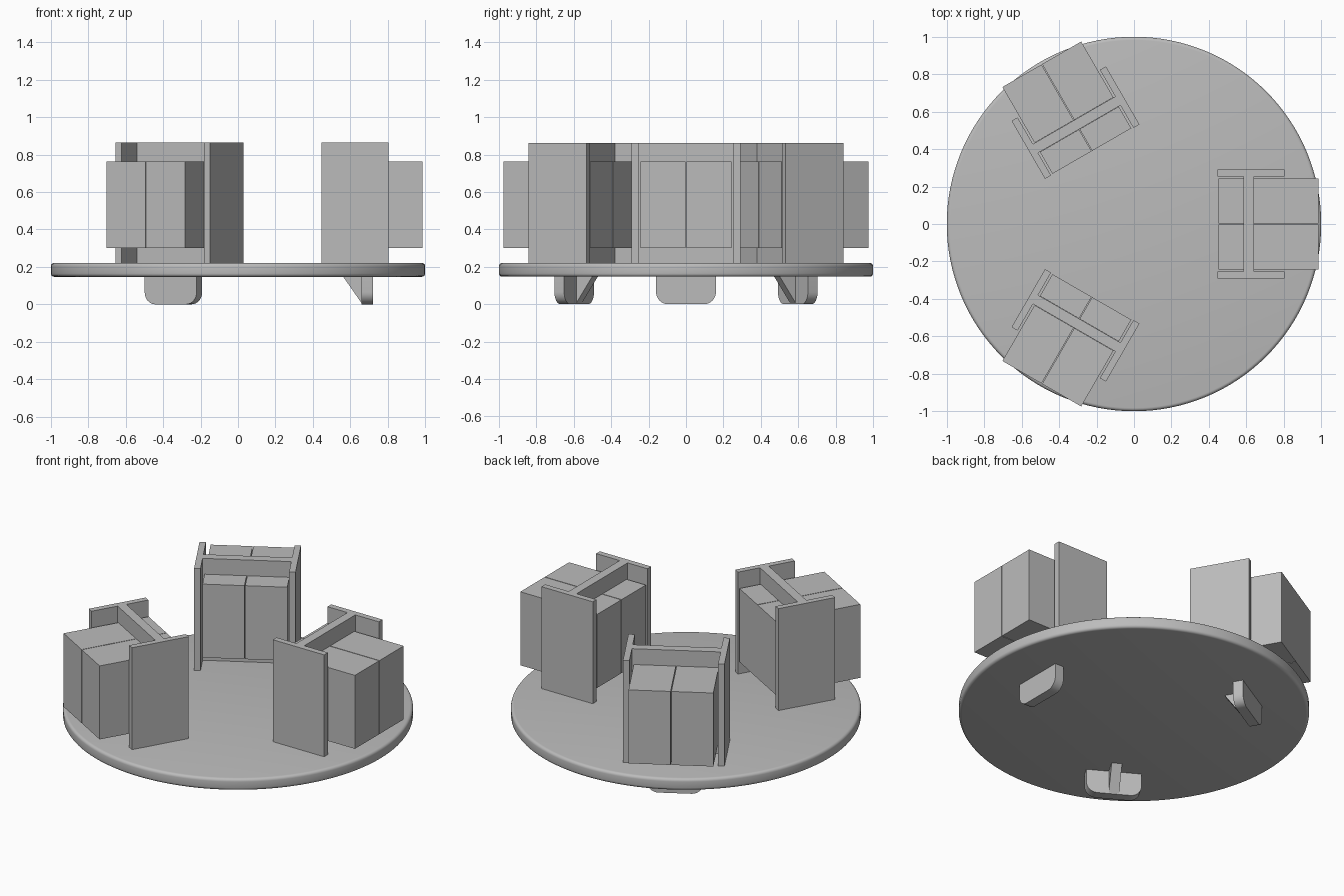
import bpy, bmesh
from math import radians, sin, cos, pi
from mathutils import Matrix

cube = bpy.data.objects.get("Cube")
if cube:
    bpy.data.objects.remove(cube, do_unlink=True)

# Single grey finish
GREY = (0.5, 0.5, 0.5, 1)
grey = bpy.data.materials.new("plain grey")
grey.use_nodes = True
grey.diffuse_color = GREY
grey.node_tree.nodes["Principled BSDF"].inputs["Base Color"].default_value = GREY


def finish(bm, name, angle=0, smooth=False):
    """Turn a bmesh into a named object, rotated about the vertical axis."""
    bmesh.ops.recalc_face_normals(bm, faces=bm.faces)
    bmesh.ops.transform(bm, matrix=Matrix.Rotation(radians(angle), 4, "Z"), verts=bm.verts)
    mesh = bpy.data.meshes.new(name)
    bm.to_mesh(mesh)
    bm.free()
    mesh.materials.append(grey)
    obj = bpy.data.objects.new(name, mesh)
    bpy.context.collection.objects.link(obj)
    if smooth:
        bpy.ops.object.select_all(action="DESELECT")
        obj.select_set(True)
        bpy.context.view_layer.objects.active = obj
        bpy.ops.object.shade_smooth_by_angle(angle=radians(35))
    return obj


def box(name, x, y, z, angle):
    """Box given by its (min, max) along each axis."""
    bm = bmesh.new()
    bmesh.ops.create_cube(bm, size=1)
    for v in bm.verts:
        v.co = [r[0] if c < 0 else r[1] for c, r in zip(v.co, (x, y, z))]
    return finish(bm, name, angle)


def prism(name, points, offset, angle, smooth=False):
    """Extrude a closed outline by the given vector."""
    bm = bmesh.new()
    face = bm.faces.new([bm.verts.new(p) for p in points])
    new = bmesh.ops.extrude_face_region(bm, geom=[face])["geom"]
    bmesh.ops.translate(bm, vec=offset, verts=[g for g in new if isinstance(g, bmesh.types.BMVert)])
    return finish(bm, name, angle, smooth)


# Round base with softened rim
BASE, TOP = 0.147, 0.221
bm = bmesh.new()
bmesh.ops.create_cone(bm, cap_ends=True, segments=128, radius1=1, radius2=1, depth=TOP - BASE,
                      matrix=Matrix.Translation((0, 0, (BASE + TOP) / 2)))
rim = [e for e in bm.edges if abs(e.verts[0].co.z - e.verts[1].co.z) < 0.001]
bmesh.ops.bevel(bm, geom=rim, offset=0.018, segments=4, profile=0.5, affect="EDGES")
finish(bm, "round_base", smooth=True)

# Foot outline: flat top, rounded lower corners
HALF, R = 0.16, 0.065
corner = [(HALF - R + R * cos(a), R - R * sin(a)) for a in (i * pi / 16 for i in range(9))]
outline = [(HALF, BASE + 0.003)] + corner
outline += [(-y, z) for y, z in reversed(outline)]

# Three identical stations around the base
PANEL_TOP, BOX_Z = 0.863, (0.301, 0.764)
for n, angle in enumerate((0, 120, 240), 1):
    box(f"cross_panel_{n}", (0.585, 0.64), (-0.254, 0.254), (TOP, PANEL_TOP), angle)
    for side, s in (("left", 1), ("right", -1)):
        def span(a, b):
            return tuple(sorted((s * a, s * b)))
        box(f"{side}_panel_{n}", (0.446, 0.804), span(0.254, 0.291), (TOP, PANEL_TOP), angle)
        box(f"{side}_outer_box_{n}", (0.641, 0.985), span(0.002, 0.243), BOX_Z, angle)
        box(f"{side}_inner_box_{n}", (0.45, 0.584), span(0.002, 0.243), BOX_Z, angle)
    prism(f"foot_{n}", [(0.66, y, z) for y, z in outline], (0.06, 0, 0), angle, True)
    brace = [(0.56, BASE + 0.003), (0.661, BASE + 0.003), (0.661, 0.005)]
    prism(f"foot_brace_{n}", [(x, -0.03, z) for x, z in brace], (0, 0.06, 0), angle)
